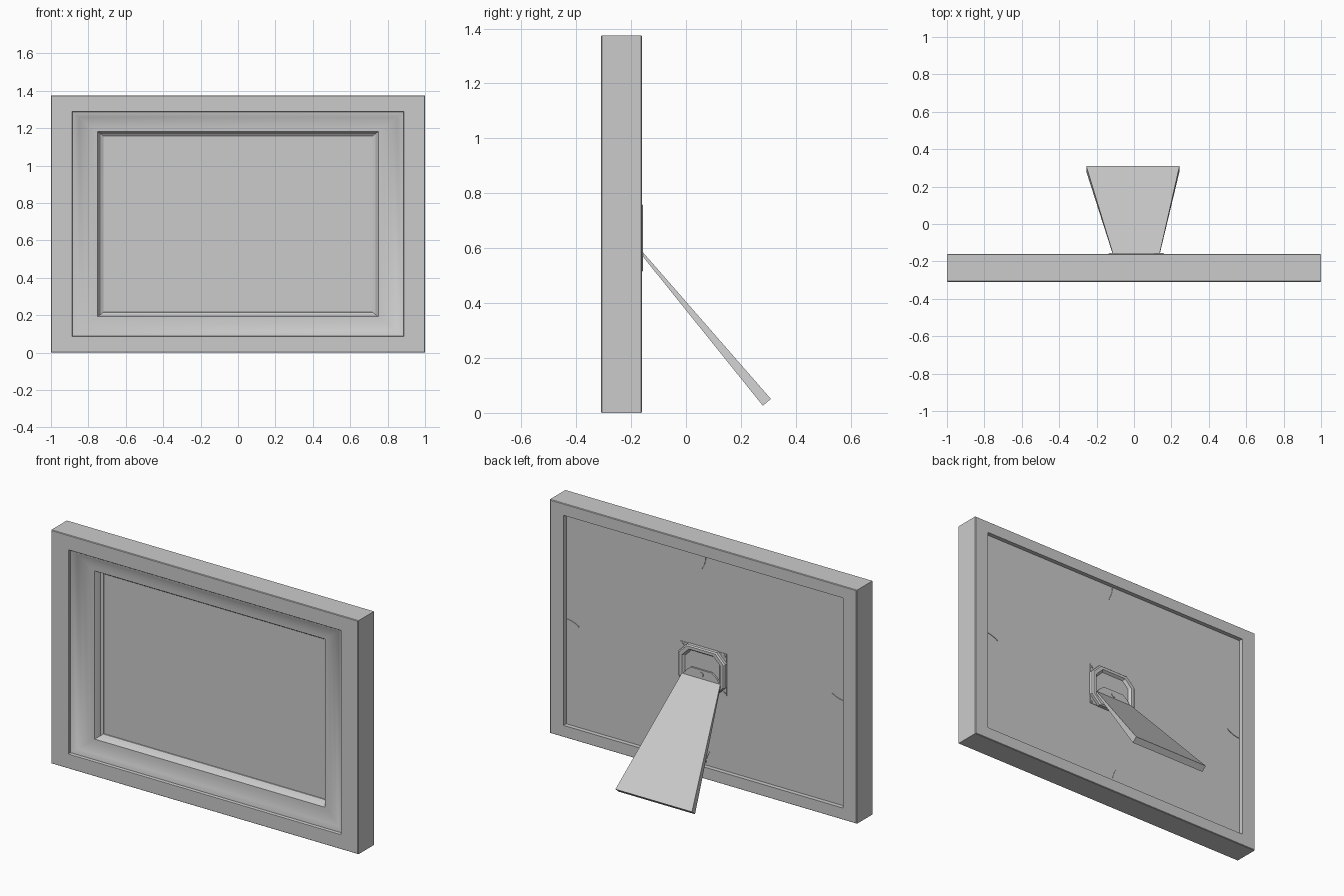
import bpy, math
from mathutils import Vector

if "Cube" in bpy.data.objects:
    bpy.data.objects.remove(bpy.data.objects["Cube"])

H = 1.375          # frame height
FRONT = -0.31      # y of the front face
ZR = 0.77          # vertical border width relative to the horizontal one
PX, PZ = 0.012, 0.637   # centre of the stand plate


def make(name, verts, faces, smooth=False):
    me = bpy.data.meshes.new(name)
    me.from_pydata([tuple(v) for v in verts], [], faces)
    ob = bpy.data.objects.new(name, me)
    bpy.context.collection.objects.link(ob)
    bpy.context.view_layer.objects.active = ob
    for o in bpy.context.selected_objects:
        o.select_set(False)
    ob.select_set(True)
    bpy.ops.object.mode_set(mode='EDIT')
    bpy.ops.mesh.select_all(action='SELECT')
    bpy.ops.mesh.normals_make_consistent(inside=False)
    bpy.ops.object.mode_set(mode='OBJECT')
    if smooth:
        bpy.ops.object.shade_smooth_by_angle(angle=math.radians(30))
    return ob


def loft(name, rings, closed=False, smooth=False):
    """Bridge equal-sized rings; cap the ends, or join last to first."""
    n, m = len(rings[0]), len(rings)
    verts = [v for r in rings for v in r]
    faces = []
    for i in range(m if closed else m - 1):
        a, b = i * n, (i + 1) % m * n
        faces += [(a + j, a + (j + 1) % n, b + (j + 1) % n, b + j) for j in range(n)]
    if not closed:
        faces += [tuple(range(n)), tuple(range((m - 1) * n, m * n))]
    return make(name, verts, faces, smooth)


def rect(inset, depth):
    x, z, y = 1 - inset, inset * ZR, FRONT + depth
    return [(-x, y, z), (x, y, z), (x, y, H - z), (-x, y, H - z)]


def octagon(scale, y, hx=0.152, hz=0.125, cut=0.055):
    pts = [(hx, hz - cut), (hx - cut, hz), (cut - hx, hz), (-hx, hz - cut),
           (-hx, cut - hz), (cut - hx, -hz), (hx - cut, -hz), (hx, cut - hz)]
    return [(PX + x * scale, y, PZ + z * scale) for x, z in pts]


def slab(name, outline, y0, y1):
    return loft(name, [[(x, y0, z) for x, z in outline], [(x, y1, z) for x, z in outline]])


# Moulded frame: (inset from the outer edge, depth from the front)
profile = [(0.004, 0), (0.112, 0), (0.115, 0.003), (0.116, 0.016), (0.126, 0.018),
           (0.150, 0.030), (0.180, 0.040), (0.215, 0.046), (0.250, 0.048),
           (0.258, 0.060), (0.266, 0.078), (0.280, 0.086), (0.284, 0.096),
           (0.284, 0.124), (0.090, 0.124), (0.090, 0.150), (0.004, 0.150),
           (0, 0.146), (0, 0.004)]
loft("frame", [rect(*p) for p in profile], closed=True, smooth=True)

# Picture pane and backing board
loft("picture_pane", [rect(0.28, 0.09), rect(0.28, 0.12)])
loft("backing_board", [rect(0.092, 0.118), rect(0.092, 0.127)])
BACK = FRONT + 0.127

# Four thin bent retaining clips around the board
for k, (cx, cz, dx, dz) in enumerate([(0, H - 0.075, 0, -1), (0, 0.075, 0, 1),
                                      (-0.905, H / 2, 1, 0), (0.905, H / 2, -1, 0)]):
    rings = []
    for i in range(6):
        t = i / 5
        c = Vector((cx, BACK, cz)) + Vector((dx, 0, dz)) * 0.08 * t
        side = Vector((-dz, 0, dx))
        c += side * 0.025 * t * t
        rings.append([c - side * 0.003 - Vector((0, 0.002, 0)), c + side * 0.003 - Vector((0, 0.002, 0)),
                      c + side * 0.003 + Vector((0, 0.003, 0)), c - side * 0.003 + Vector((0, 0.003, 0))])
    loft(f"retaining_clip_{k + 1}", rings)

# Stand plate: flush square base with an octagonal raised rim
sq = [(PX - 0.15, PZ - 0.123), (PX + 0.15, PZ - 0.123), (PX + 0.15, PZ + 0.123), (PX - 0.15, PZ + 0.123)]
slab("plate_base", sq, BACK - 0.003, BACK + 0.003)
loft("plate_rim", [octagon(1.0, BACK - 0.002), octagon(1.0, -0.163), octagon(0.95, -0.156),
                   octagon(0.82, -0.156), octagon(0.74, -0.170)])

# Corner pins of the plate
for sx in (-1, 1):
    for sz in (-1, 1):
        bpy.ops.mesh.primitive_cylinder_add(vertices=12, radius=0.008, depth=0.01, rotation=(math.pi / 2, 0, 0),
                                            location=(PX + sx * 0.135, BACK + 0.003, PZ + sz * 0.108))
        bpy.context.object.name = "plate_pin"

# Hinge tab and rivet
tab = [(-0.113, 0.575), (0.137, 0.575), (0.110, 0.612), (0.080, 0.635), (-0.056, 0.635), (-0.086, 0.612)]
slab("hinge_tab", tab, -0.172, -0.160)
bpy.ops.mesh.primitive_cylinder_add(vertices=16, radius=0.014, depth=0.008, rotation=(math.pi / 2, 0, 0),
                                    location=(PX, -0.160, 0.608))
bpy.context.object.name = "hinge_rivet"

# Tapered support leg, widening and thickening towards the foot
top = [(-0.113, -0.157, 0.585), (0.137, -0.157, 0.585), (0.137, -0.163, 0.577), (-0.113, -0.163, 0.577)]
foot = [(-0.255, 0.309, 0.051), (0.243, 0.309, 0.051), (0.243, 0.280, 0.026), (-0.255, 0.280, 0.026)]
loft("support_leg", [top, foot])
